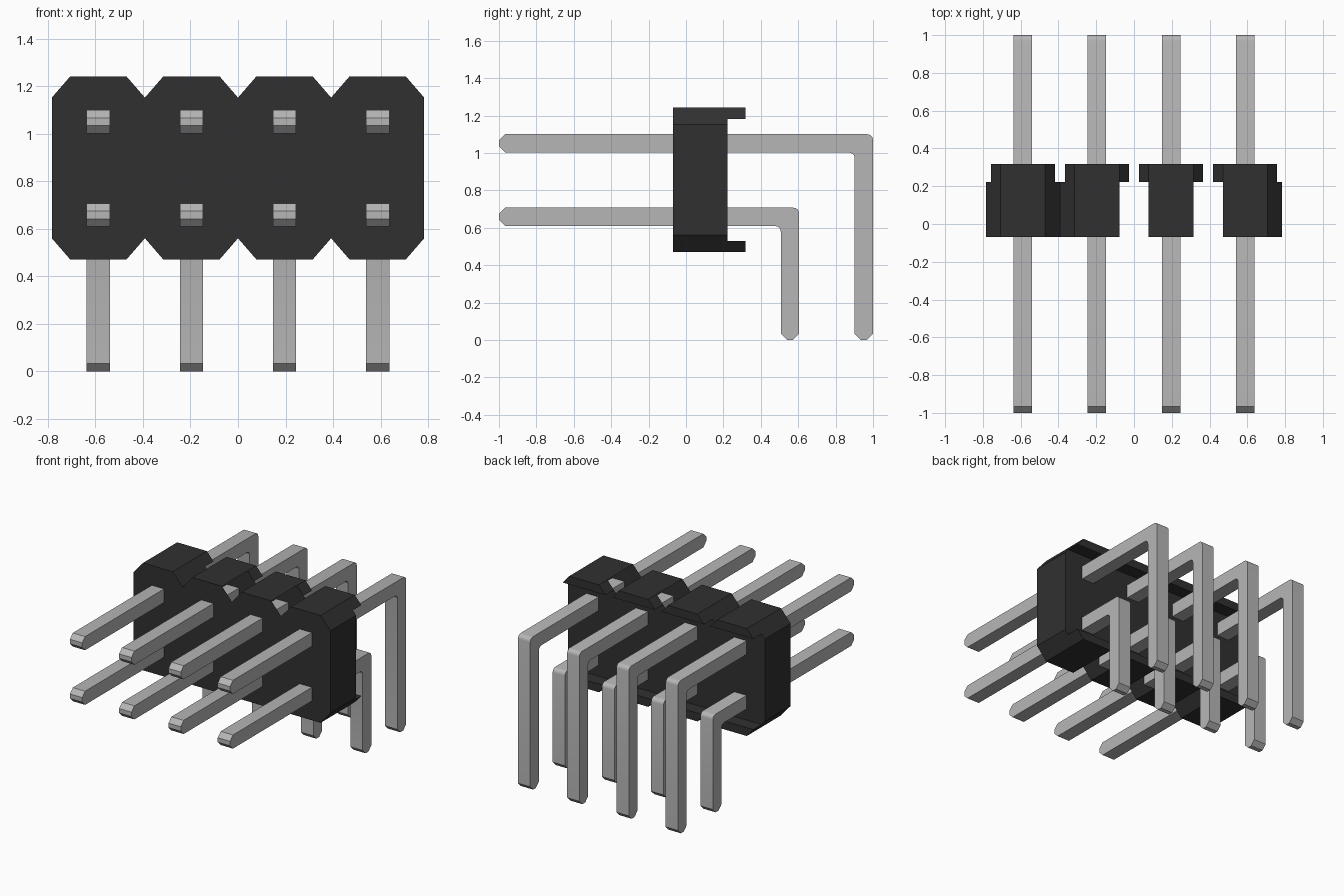
import bpy, bmesh, math

cube = bpy.data.objects.get("Cube")
if cube:
    bpy.data.objects.remove(cube, do_unlink=True)

PITCH = 0.392
COLUMNS = [(i - 1.5) * PITCH for i in range(4)]
FRONT, BACK, LIP = -0.07, 0.222, 0.318     # housing depth limits
LOW, HIGH, CUT = 0.47, 1.242, 0.09         # housing height and corner cut
TOP_HALF, HALF = 0.118, PITCH / 2


def material(name, value):
    mat = bpy.data.materials.new(name)
    mat.use_nodes = True
    color = (value, value, value, 1)
    mat.diffuse_color = color
    bsdf = mat.node_tree.nodes["Principled BSDF"]
    bsdf.inputs["Base Color"].default_value = color
    bsdf.inputs["Roughness"].default_value = 0.5
    return mat


black = material("black plastic", 0.03)
metal = material("grey metal", 0.47)


def prism(name, points, start, end, place, mat, caps=(True, True), skip=lambda a, b: False):
    """Extrude a 2D outline; skip(a, b) leaves out the side wall on that edge."""
    bm = bmesh.new()
    near = [bm.verts.new(place(p, start)) for p in points]
    far = [bm.verts.new(place(p, end)) for p in points]
    n = len(points)
    if caps[0]:
        bm.faces.new(near)
    if caps[1]:
        bm.faces.new(far[::-1])
    for i in range(n):
        j = (i + 1) % n
        if not skip(points[i], points[j]):
            bm.faces.new((near[j], near[i], far[i], far[j]))
    bmesh.ops.recalc_face_normals(bm, faces=bm.faces)
    mesh = bpy.data.meshes.new(name)
    bm.to_mesh(mesh)
    bm.free()
    mesh.materials.append(mat)
    obj = bpy.data.objects.new(name, mesh)
    bpy.context.collection.objects.link(obj)
    return obj


def along_y(p, d):
    return (p[0], d, p[1])


def along_x(p, d):
    return (d, p[0], p[1])


# Housing outline: four joined octagons
bottom, top = [(-2 * PITCH, LOW + CUT)], [(2 * PITCH, HIGH - CUT)]
for c in COLUMNS:
    bottom += [(c - TOP_HALF, LOW), (c + TOP_HALF, LOW), (c + HALF, LOW + CUT)]
for c in reversed(COLUMNS):
    top += [(c + TOP_HALF, HIGH), (c - TOP_HALF, HIGH), (c - HALF, HIGH - CUT)]


# The two notches at the centre and on the left are open
def open_notch(a, b):
    sloped = abs(a[0] - b[0]) > 0.01 and abs(a[1] - b[1]) > 0.01
    return sloped and -0.15 < (a[0] + b[0]) / 2 < 0.6


prism("housing", bottom + top, FRONT, BACK, along_y, black, skip=open_notch)

# Lips along the back, above and below
THICK = 0.06
wide = TOP_HALF + (HALF - TOP_HALF) * THICK / CUT
for level, edge, inward in (("upper", HIGH, -1), ("lower", LOW, 1)):
    for i, c in enumerate(COLUMNS):
        inner = edge + inward * THICK
        shape = [(c - TOP_HALF, edge), (c + TOP_HALF, edge), (c + wide, inner), (c - wide, inner)]
        prism(f"{level}_lip_{i + 1}", shape, BACK, LIP, along_y, black, caps=(False, True))


# Bent pins with chamfered tips
W, T = 0.098, 0.033


def arc(cy, cz, r, start, end, steps=4):
    angles = [math.radians(start + (end - start) * k / steps) for k in range(steps + 1)]
    return [(cy + r * math.cos(a), cz + r * math.sin(a)) for a in angles]


def pin(name, x, back, z):
    inner, low, r = back - W, z - W, 0.03
    side = [(-1 + T, z), (-1, z - T), (-1, low + T), (-1 + T, low)]
    side += arc(inner - r, low - r, r, 90, 0)
    side += [(inner, T), (inner + T, 0), (back - T, 0), (back, T)]
    side += arc(back - r, z - r, r, 0, 90)
    obj = prism(name, side, x - W / 2, x + W / 2, along_x, metal)
    bpy.ops.object.select_all(action='DESELECT')
    obj.select_set(True)
    bpy.context.view_layer.objects.active = obj
    bpy.ops.object.shade_smooth_by_angle(angle=math.radians(30))


for i, x in enumerate(COLUMNS):
    pin(f"upper_pin_{i + 1}", x, 1.0, 1.10)
    pin(f"lower_pin_{i + 1}", x, 0.605, 0.707)
